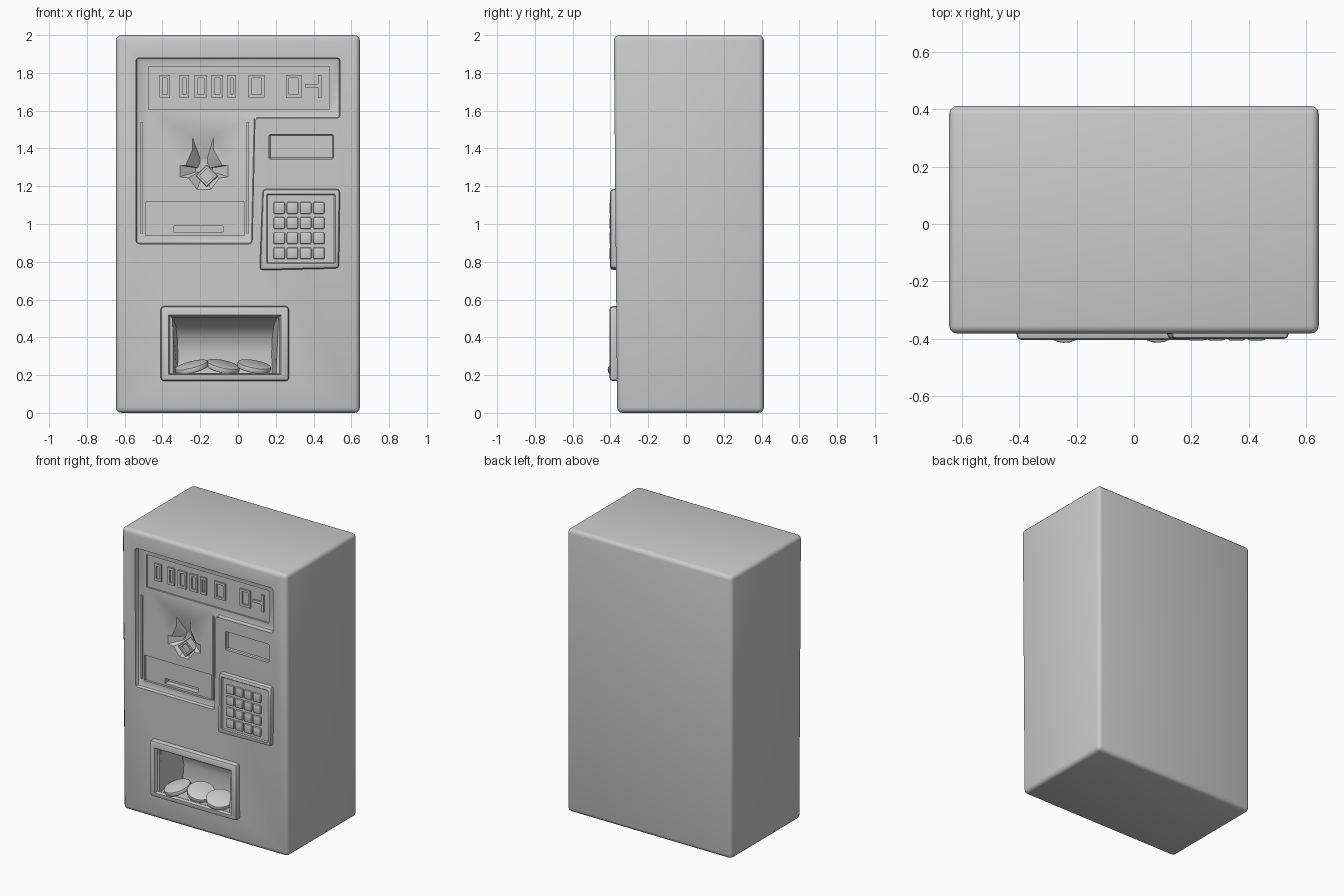
import bpy, bmesh, math
from mathutils import Vector, Matrix

if "Cube" in bpy.data.objects:
    bpy.data.objects.remove(bpy.data.objects["Cube"])


def finish(name, bm, bevel=0.0, segs=1, smooth=False):
    bmesh.ops.recalc_face_normals(bm, faces=bm.faces)
    if bevel:
        bmesh.ops.bevel(bm, geom=list(bm.edges), offset=bevel, segments=segs,
                        profile=0.5, affect='EDGES', clamp_overlap=True)
    me = bpy.data.meshes.new(name)
    bm.to_mesh(me)
    bm.free()
    ob = bpy.data.objects.new(name, me)
    bpy.context.collection.objects.link(ob)
    if smooth:
        bpy.context.view_layer.objects.active = ob
        ob.select_set(True)
        bpy.ops.object.shade_smooth_by_angle(angle=math.radians(35))
        ob.select_set(False)
    return ob


def loft(name, front, back, bevel=0.0, segs=1):
    """Solid between two matching outlines of 3D points."""
    bm = bmesh.new()
    a = [bm.verts.new(p) for p in front]
    b = [bm.verts.new(p) for p in back]
    bm.faces.new(a)
    bm.faces.new(b[::-1])
    n = len(a)
    for i in range(n):
        bm.faces.new((a[i], b[i], b[(i + 1) % n], a[(i + 1) % n]))
    return finish(name, bm, bevel, segs)


def prism(name, pts, y0, y1, bevel=0.0, segs=1):
    return loft(name, [(x, y0, z) for x, z in pts], [(x, y1, z) for x, z in pts], bevel, segs)


def rect(x0, x1, z0, z1):
    return [(x0, z0), (x1, z0), (x1, z1), (x0, z1)]


def box(name, x0, x1, z0, z1, y0, y1, bevel=0.0, segs=1):
    return prism(name, rect(x0, x1, z0, z1), y0, y1, bevel, segs)


def cut(ob, cutter, keep=False):
    cutter.hide_render = True
    m = ob.modifiers.new("cut", 'BOOLEAN')
    m.operation, m.solver, m.object = 'DIFFERENCE', 'EXACT', cutter
    bpy.context.view_layer.objects.active = ob
    bpy.ops.object.modifier_apply(modifier=m.name)
    if not keep:
        bpy.data.objects.remove(cutter)


def join(name, obs):
    bpy.ops.object.select_all(action='DESELECT')
    for o in obs:
        o.select_set(True)
    bpy.context.view_layer.objects.active = obs[0]
    bpy.ops.object.join()
    obs[0].name = name
    obs[0].select_set(False)
    return obs[0]


# cabinet, front leaning in slightly towards the foot
W = 0.645
body = loft("cabinet",
            [(-W, -0.364, 0), (W, -0.364, 0), (W, -0.382, 2), (-W, -0.382, 2)],
            [(-W, 0.412, 0), (W, 0.412, 0), (W, 0.412, 2), (-W, 0.412, 2)], 0.028, 3)

# L-shaped recessed fascia
L = [(-0.54, 0.895), (0.075, 0.895), (0.09, 1.56), (0.54, 1.56), (0.54, 1.88), (-0.54, 1.88)]
cut(body, prism("fascia_cutter", L, -0.5, -0.345, 0.016, 2))
# display window, coin panel, note panel, return window
cut(body, box("display_cutter", -0.475, 0.485, 1.605, 1.835, -0.5, -0.333))
cut(body, box("note_cutter", -0.49, 0.035, 0.94, 1.12, -0.5, -0.330))
cut(body, box("note_slot_cutter", -0.34, -0.08, 0.955, 0.99, -0.5, -0.29))
cut(body, box("window_cutter", 0.165, 0.505, 1.345, 1.475, -0.5, -0.350, 0.006))

# faceted coin funnel
c = Vector((-0.18, 1.29))
star = [(-0.24, 1.455), (-0.24, 1.39), (-0.275, 1.31), (-0.305, 1.31), (-0.305, 1.25),
        (-0.26, 1.245), (-0.215, 1.185), (-0.145, 1.185), (-0.10, 1.245), (-0.055, 1.25),
        (-0.055, 1.31), (-0.085, 1.31), (-0.13, 1.39), (-0.13, 1.455)]


def ring(k, y):
    return [(c.x + (x - c.x) * k, y, c.y + (z - c.y) * k) for x, z in star]


cut(body, loft("funnel_cutter", ring(1.1, -0.352), ring(0.35, -0.285)))

# coin slot: diamond ring in the funnel
def diamond(r):
    return [(-0.165 - r, 1.255), (-0.165, 1.255 - r), (-0.165 + r, 1.255), (-0.165, 1.255 + r)]


slot = prism("coin_slot", diamond(0.06), -0.352, -0.29, 0.004)
cut(slot, prism("slot_cutter", diamond(0.038), -0.5, -0.335))

# delivery tray: frame and cavity with a curved back
frame = box("tray_frame", -0.41, 0.27, 0.168, 0.565, -0.405, -0.345, 0.018, 2)
cut(frame, loft("lip_cutter",
                [(x, -0.42, z) for x, z in rect(-0.375, 0.235, 0.198, 0.525)],
                [(x, -0.385, z) for x, z in rect(-0.36, 0.22, 0.208, 0.51)]))
prof = [(-0.5, 0.21), (-0.16, 0.21), (-0.15, 0.32), (-0.17, 0.40), (-0.22, 0.46),
        (-0.30, 0.495), (-0.385, 0.505), (-0.5, 0.505)]


def side(sgn):
    return [(-0.07 + sgn * (0.285 - 0.16 * max(0, y + 0.38)), y, z) for y, z in prof]


cavity = loft("cavity_cutter", side(-1), side(1))
cut(body, cavity, keep=True)
cut(frame, cavity)

# coins lying in the tray
for i, (x, y, z, tx, ty) in enumerate([(-0.245, -0.325, 0.242, 12, -14),
                                       (-0.08, -0.30, 0.245, 14, 12),
                                       (0.085, -0.325, 0.245, 14, 10)]):
    bm = bmesh.new()
    bmesh.ops.create_cone(bm, cap_ends=True, segments=24, radius1=0.09, radius2=0.09, depth=0.03)
    caps = [f for f in bm.faces if len(f.verts) > 4]
    rims = list({e for f in caps for e in f.edges})
    bmesh.ops.bevel(bm, geom=rims, offset=0.007, segments=2, profile=0.5, affect='EDGES')
    bm.transform(Matrix.Translation((x, y, z)) @ Matrix.Rotation(math.radians(tx), 4, 'X')
                 @ Matrix.Rotation(math.radians(ty), 4, 'Y'))
    finish("coin_%d" % (i + 1), bm, smooth=True)

# keypad: bezel, sunken plate, 4 x 4 keys
pad = prism("keypad_bezel", [(0.115, 0.755), (0.535, 0.765), (0.54, 1.185), (0.13, 1.185)],
            -0.402, -0.345, 0.018, 2)
cut(pad, box("keypad_cutter", 0.15, 0.515, 0.79, 1.16, -0.5, -0.393, 0.006))
keys = []
for r in range(4):
    for k in range(4):
        x, z = 0.218 + k * 0.07, 0.845 + r * 0.08
        keys.append(box("key", x - 0.03, x + 0.03, z - 0.031, z + 0.031, -0.406, -0.385, 0.007, 2))
join("keypad_keys", keys)

# display cells: rectangular outlines and two bars
cells, t = [], 0.016
for x0, x1 in [(-0.415, -0.36), (-0.31, -0.26), (-0.23, -0.165), (-0.14, -0.08),
               (-0.055, -0.01), (0.055, 0.14), (0.255, 0.335)]:
    cell = box("cell", x0, x1, 1.67, 1.79, -0.345, -0.33)
    cut(cell, box("cell_cutter", x0 + t, x1 - t, 1.67 + t, 1.79 - t, -0.4, -0.3))
    cells.append(cell)
cells.append(box("bar", 0.355, 0.425, 1.722, 1.74, -0.345, -0.33))
cells.append(box("bar", 0.423, 0.441, 1.67, 1.79, -0.345, -0.33))
join("display_cells", cells)

# thin guide rails beside the coin panel
join("guide_rails", [box("rail", x, x + 0.012, 0.95, 1.54, -0.353, -0.34)
                     for x in (-0.515, 0.045)])

for ob in bpy.data.objects:
    ob.select_set(False)
for name in ("cabinet", "tray_frame", "keypad_bezel", "keypad_keys"):
    ob = bpy.data.objects[name]
    bpy.context.view_layer.objects.active = ob
    ob.select_set(True)
    bpy.ops.object.shade_smooth_by_angle(angle=math.radians(32))
    ob.select_set(False)
